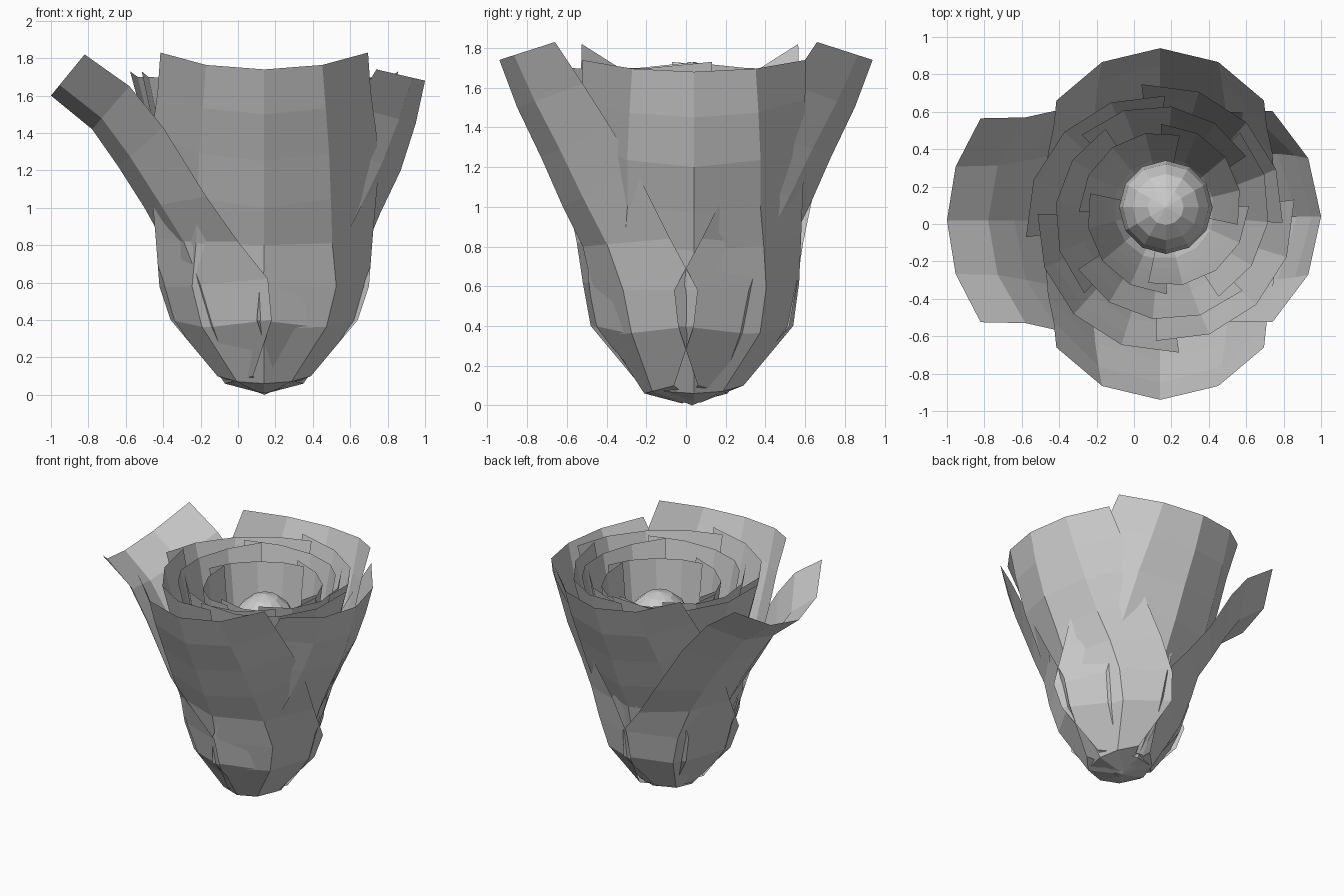
import bpy, math
from math import sin, cos, radians, atan

if "Cube" in bpy.data.objects:
    bpy.data.objects.remove(bpy.data.objects["Cube"])


def sheet(name, grid):
    """Flat-shaded open surface from equal-length rows of points."""
    n = len(grid[0])
    verts = [p for row in grid for p in row]
    faces = [(r*n+c, r*n+c+1, (r+1)*n+c+1, (r+1)*n+c)
             for r in range(len(grid)-1) for c in range(n-1)]
    me = bpy.data.meshes.new(name)
    me.from_pydata(verts, [], faces)
    ob = bpy.data.objects.new(name, me)
    bpy.context.collection.objects.link(ob)
    return ob


def outer_petal(name, angle, centre, rows):
    """Rows: centre distance, edge distance, half width, centre z, edge z."""
    a = radians(angle)
    grid = []
    for dc, de, w, zc, ze in rows:
        phi = 2*atan((dc-de)/w)
        line = []
        for i in range(5):
            s = (i-2)/2
            x = w*sin(s*phi)/sin(phi)
            k = (1-cos(s*phi))/(1-cos(phi))
            d = dc+(de-dc)*k
            line.append((centre[0]+d*cos(a)-x*sin(a),
                         centre[1]+d*sin(a)+x*cos(a), zc+(ze-zc)*k))
        grid.append(line)
    return sheet(name, grid)


def inner_petal(name, angle, half, centre, profile, lift, skew):
    """Curved cup segment; one side sits wider so neighbours overlap."""
    grid = []
    for j, (r, z) in enumerate(profile):
        line = []
        t = j/(len(profile)-1)
        for i in range(5):
            s = (i-2)/2
            a = radians(angle+half*s)
            rr = r*(1+skew*s*t)
            line.append((centre[0]+rr*cos(a), centre[1]+rr*sin(a),
                         z+lift*s*s*t))
        grid.append(line)
    return sheet(name, grid)


# Outer petals: foot shared by all, upper part varies
foot = [(0.02, -0.02, 0.06, 0.01, 0.03), (0.21, 0.06, 0.25, 0.06, 0.10),
        (0.40, -0.04, 0.50, 0.35, 0.40)]
straight = foot + [
    (0.47, -0.06, 0.56, 0.58, 0.58), (0.52, 0.08, 0.58, 0.80, 0.84),
    (0.62, 0.25, 0.61, 1.00, 1.18), (0.73, 0.38, 0.60, 1.25, 1.40),
    (0.85, 0.52, 0.57, 1.50, 1.62), (0.94, 0.66, 0.555, 1.74, 1.83)]
upright = foot + [
    (0.48, -0.02, 0.53, 0.58, 0.62), (0.54, 0.09, 0.54, 0.78, 0.86),
    (0.62, 0.24, 0.55, 0.97, 1.10), (0.73, 0.36, 0.56, 1.20, 1.33),
    (0.81, 0.48, 0.56, 1.45, 1.54), (0.86, 0.60, 0.565, 1.68, 1.74)]
curled = foot + [
    (0.49, -0.02, 0.54, 0.58, 0.62), (0.54, 0.14, 0.57, 0.82, 0.82),
    (0.64, 0.31, 0.62, 1.00, 1.06), (0.78, 0.54, 0.59, 1.22, 1.43),
    (0.92, 0.72, 0.55, 1.42, 1.65), (1.14, 0.96, 0.545, 1.60, 1.82)]
outer_petal("outer_petal_front", -90, (0.14, 0.0), straight)
outer_petal("outer_petal_back", 90, (0.14, 0.0), straight)
outer_petal("outer_petal_right", 0, (0.14, 0.04), upright)
outer_petal("outer_petal_left", 180, (0.14, 0.02), curled)

# Nested rings of inner petals: count, half angle, start, centre, profile
rings = [
    ("middle_petal", 4, 50, 48, (0.14, 0.03),
     [(0.0, 0.0), (0.20, 0.08), (0.36, 0.36), (0.43, 0.60), (0.48, 0.85),
      (0.55, 1.15), (0.63, 1.45), (0.69, 1.69)], 0.04, 0.05),
    ("inner_petal", 4, 51, 85, (0.15, 0.06),
     [(0.03, 0.06), (0.16, 0.14), (0.31, 0.40), (0.39, 0.70), (0.44, 1.00),
      (0.51, 1.35), (0.57, 1.66)], 0.04, 0.05),
    ("heart_petal", 4, 52, 40, (0.16, 0.08),
     [(0.03, 0.12), (0.14, 0.2), (0.27, 0.50), (0.33, 0.85), (0.38, 1.20),
      (0.43, 1.60)], 0.03, 0.06)]
for name, n, half, start, centre, prof, lift, skew in rings:
    for i in range(n):
        inner_petal(f"{name}_{i+1}", start+i*360/n, half, centre, prof, lift, skew)

# Closed bud in the middle
bpy.ops.mesh.primitive_uv_sphere_add(segments=12, ring_count=8, radius=1,
                                     location=(0.17, 0.09, 1.22))
bud = bpy.context.object
bud.name = "centre_bud"
bud.scale = (0.25, 0.25, 0.32)
